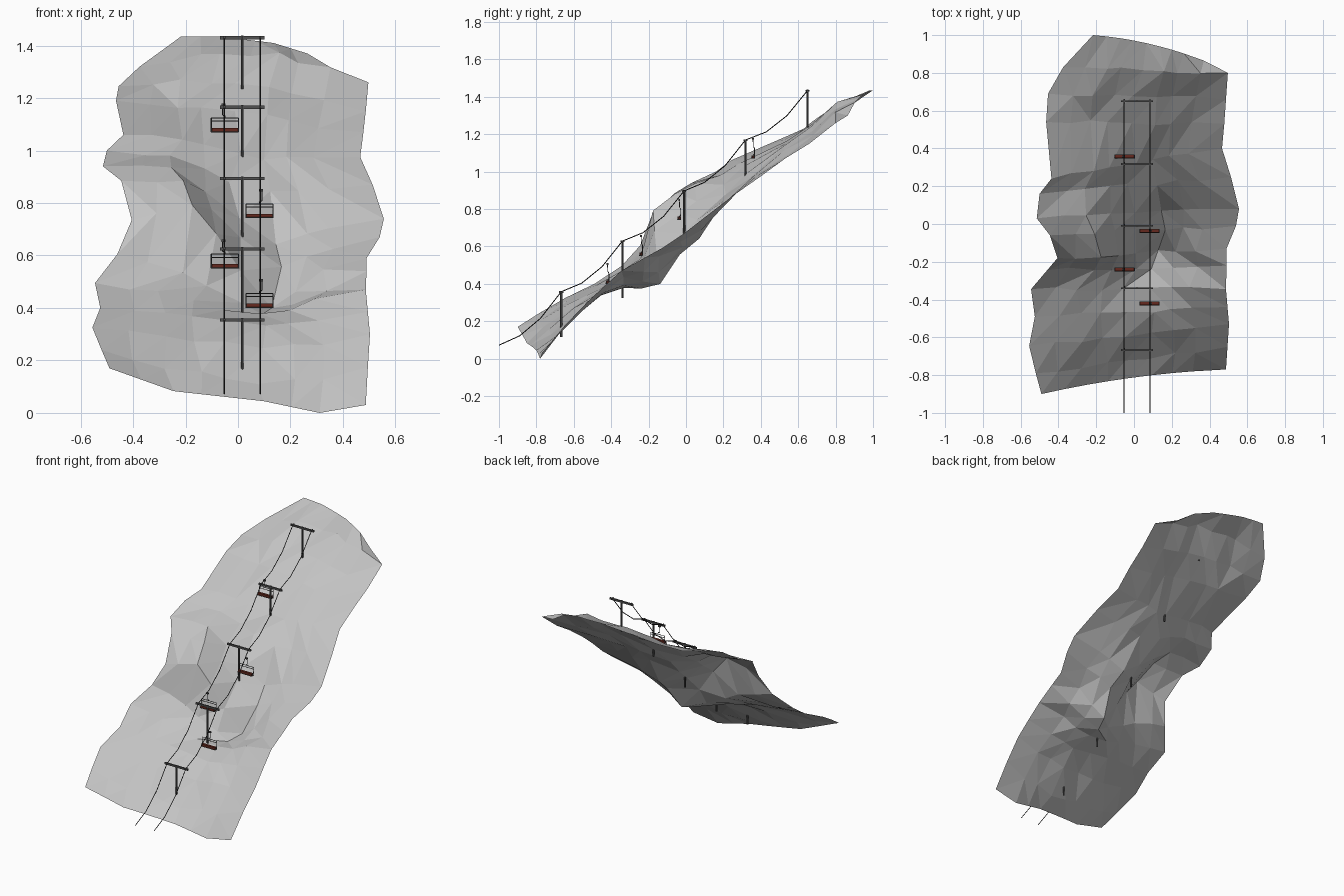
import bpy, bmesh, math, random
from mathutils import Vector

if "Cube" in bpy.data.objects:
    bpy.data.objects.remove(bpy.data.objects["Cube"])

random.seed(4)


def material(name, rgb):
    m = bpy.data.materials.new(name)
    m.diffuse_color = (*rgb, 1)
    m.use_nodes = True
    m.node_tree.nodes["Principled BSDF"].inputs["Base Color"].default_value = m.diffuse_color
    return m


SNOW = material("snow grey", (0.54, 0.54, 0.54))
STEEL = material("dark steel", (0.08, 0.08, 0.08))
CABLE = material("cable black", (0.02, 0.02, 0.02))
RED = material("seat red", (0.13, 0.022, 0.013))


def finish(name, bm, mat):
    me = bpy.data.meshes.new(name)
    bm.to_mesh(me)
    bm.free()
    me.materials.append(mat)
    ob = bpy.data.objects.new(name, me)
    bpy.context.collection.objects.link(ob)
    return ob


def add_box(bm, c, s):
    vs = bmesh.ops.create_cube(bm, size=1)["verts"]
    for v in vs:
        v.co = Vector(c) + Vector(v.co[i] * s[i] for i in range(3))


def add_rod(bm, a, b, r, sides=6):
    a, b = Vector(a), Vector(b)
    d = b - a
    rot = d.to_track_quat('Z', 'Y')
    vs = bmesh.ops.create_cone(bm, cap_ends=True, segments=sides, radius1=r,
                               radius2=r, depth=d.length)["verts"]
    for v in vs:
        v.co = rot @ v.co + (a + b) / 2


# Slope: each row has left x,y,z, right x,y,z, then three inner heights
rows = [
    (-.49, -.90, .17, .487, -.77, .03, .083, .045, .0),
    (-.52, -.79, .24, .495, -.65, .175, .17, .115, .13),
    (-.555, -.645, .325, .503, -.53, .30, .29, .25, .26),
    (-.525, -.49, .40, .495, -.44, .385, .39, .335, .355),
    (-.545, -.345, .495, .487, -.345, .47, .46, .37, .43),
    (-.46, -.245, .605, .49, -.22, .54, .54, .37, .47),
    (-.405, -.18, .735, .49, -.13, .59, .80, .40, .54),
    (-.445, -.06, .885, .54, -.01, .67, .89, .55, .63),
    (-.515, .03, .94, .556, .08, .74, .93, .65, .71),
    (-.50, .16, 1.0, .513, .25, .87, .98, .84, .85),
    (-.437, .24, 1.06, .466, .40, .975, 1.05, .965, .975),
    (-.465, .54, 1.19, .478, .53, 1.07, 1.17, 1.13, 1.09),
    (-.455, .69, 1.245, .487, .66, 1.15, 1.27, 1.25, 1.19),
    (-.375, .83, 1.32, .497, .80, 1.26, 1.36, 1.37, 1.31),
    (-.217, 1.0, 1.435, .37, .865, 1.30, 1.435, 1.41, 1.37),
]
knots = (0, .25, .6, .82, 1)
cols = (0, .125, .25, .36, .48, .6, .71, .82, 1)


def lerp_knots(t, zs):
    for k in range(4):
        if t <= knots[k + 1]:
            f = (t - knots[k]) / (knots[k + 1] - knots[k])
            return zs[k] + f * (zs[k + 1] - zs[k])


bm = bmesh.new()
grid = []
for j, (lx, ly, lz, rx, ry, rz, za, zc, zb) in enumerate(rows):
    line = []
    for t in cols:
        x, y = lx + (rx - lx) * t, ly + (ry - ly) * t
        z = lerp_knots(t, (lz, za, zc, zb, rz))
        if 0 < t < 1 and 0 < j < len(rows) - 1:
            x += random.uniform(-.02, .02)
            y += random.uniform(-.012, .012)
            z += random.uniform(-.009, .009)
        else:
            y += .09 * t * (1 - t)      # bowed front and back edges
        line.append(bm.verts.new((x, y, z)))
    grid.append(line)
for j in range(len(rows) - 1):
    for i in range(len(cols) - 1):
        a, b, c, d = grid[j][i], grid[j][i + 1], grid[j + 1][i + 1], grid[j + 1][i]
        # split along the flatter diagonal
        if abs(a.co.z - c.co.z) < abs(b.co.z - d.co.z):
            bm.faces.new((a, b, c)), bm.faces.new((a, c, d))
        else:
            bm.faces.new((a, b, d)), bm.faces.new((b, c, d))
finish("snow_slope", bm, SNOW)

# Towers: pole, crossbar and cable guides; (y, bar height, pole bottom)
PX = .016
CABLES = (-.052, .085)
towers = [(.65, 1.43, 1.235), (.318, 1.165, .94), (-.01, .893, .61),
          (-.34, .625, .325), (-.667, .354, .115)]
for n, (y, z, base) in enumerate(towers):
    bm = bmesh.new()
    add_rod(bm, (PX, y, base), (PX, y, z + .008), .006, 6)
    add_box(bm, (PX, y, z), (.17, .009, .012))
    for x in CABLES:
        add_box(bm, (x, y, z + .002), (.007, .022, .009))
    finish(f"tower_{n + 1}", bm, STEEL)

# Sagging cables, three straight pieces per span, running past the last tower
stops = [(y, z) for y, z, _ in towers] + [(-1.0, .068)]
path = [stops[0]]
for (y0, z0), (y1, z1) in zip(stops, stops[1:]):
    for t, sag in ((1 / 3, .047), (2 / 3, .045), (1, 0)):
        path.append((y0 + (y1 - y0) * t, z0 + (z1 - z0) * t - sag))
for x, name in zip(CABLES, ("left_cable", "right_cable")):
    bm = bmesh.new()
    for (y0, z0), (y1, z1) in zip(path, path[1:]):
        add_rod(bm, (x, y0, z0 + .004), (x, y1, z1 + .004), .0025, 4)
    finish(name, bm, CABLE)


# Chairs: frame with hanger, and a red seat
def chair(n, x, y, z, side):
    W, R = .052, .002
    bm = bmesh.new()
    hx = side * .009

    def rod(a, b, r=R):
        add_rod(bm, a, b, r, 4)
    for s in (-W, W):
        rod((s, .008, .004), (s, .008, .057))          # back posts
        rod((s, -.010, .004), (s, .008, .004))         # seat sides
        rod((s, -.010, .004), (s, .008, .03))          # sloped arms
    for h in (.045, .057):
        rod((-W, .008, h), (W, .008, h))               # back rails
    for yy in (-.010, .008):
        rod((-W, yy, .004), (W, yy, .004))             # seat rails
    rod((0, .008, .057), (0, .004, .066))              # hanger
    rod((0, .004, .066), (hx, .002, .068))
    rod((hx, .002, .068), (hx, 0, .108))
    add_box(bm, (hx * .6, 0, .108), (.016, .010, .009))  # cable clamp
    frame = finish(f"chair_frame_{n}", bm, STEEL)
    bm = bmesh.new()
    add_box(bm, (0, -.001, .012), (.1, .016, .014))
    seat = finish(f"chair_seat_{n}", bm, RED)
    for ob in (frame, seat):
        ob.location = (x, y, z)


chair(1, -.05, .358, 1.067, -1)
chair(2, .082, -.036, .740, 1)
chair(3, -.05, -.24, .548, -1)
chair(4, .082, -.42, .398, 1)
